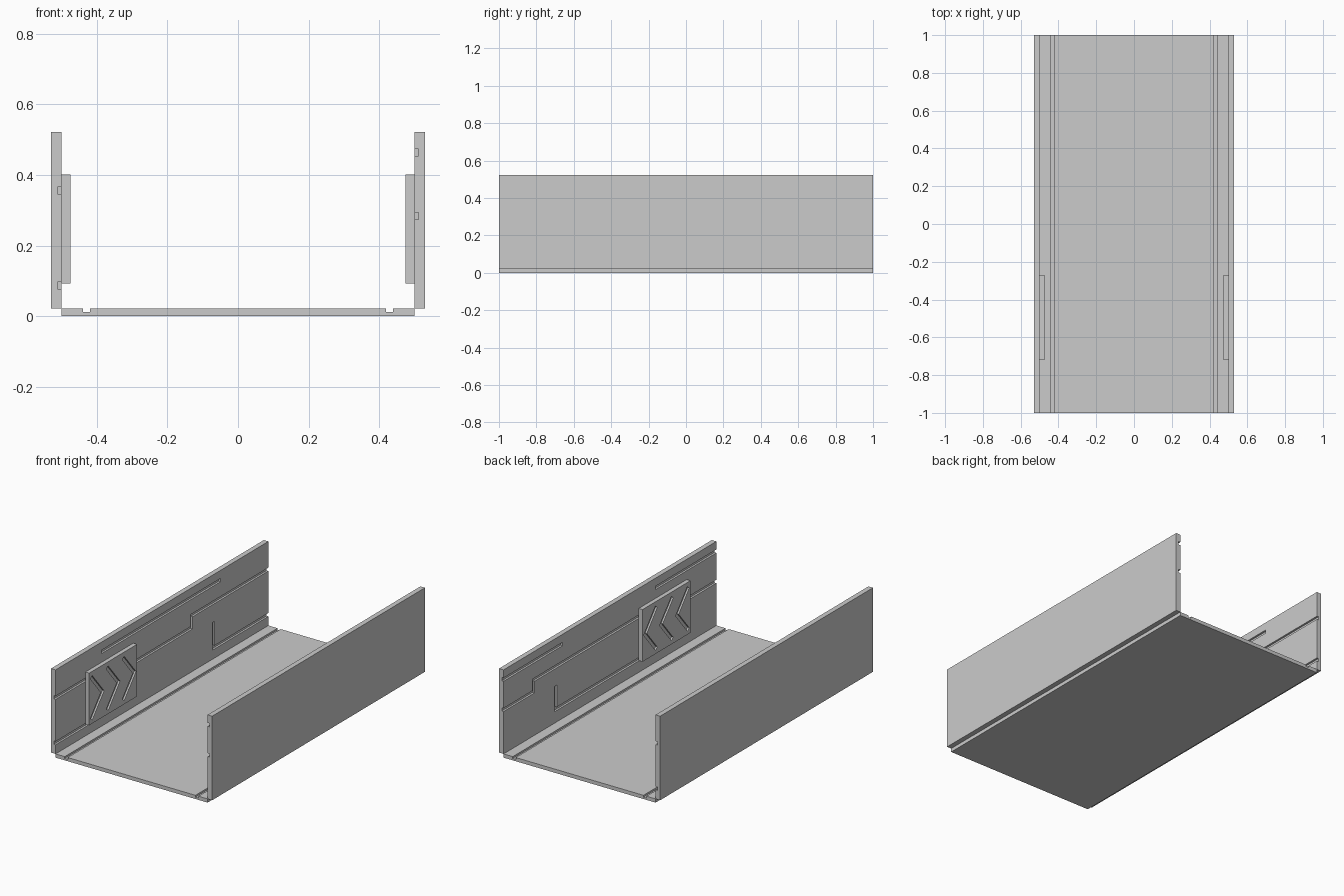
import bpy, bmesh
from mathutils import Vector

if "Cube" in bpy.data.objects:
    bpy.data.objects.remove(bpy.data.objects["Cube"])


def finish(name, bm):
    bmesh.ops.recalc_face_normals(bm, faces=bm.faces)
    me = bpy.data.meshes.new(name)
    bm.to_mesh(me)
    bm.free()
    ob = bpy.data.objects.new(name, me)
    bpy.context.collection.objects.link(ob)
    return ob


def prism(bm, outline, offset):
    """Extrude a closed outline along an offset vector."""
    face = bm.faces.new([bm.verts.new(p) for p in outline])
    out = bmesh.ops.extrude_face_region(bm, geom=[face])
    verts = [v for v in out["geom"] if isinstance(v, bmesh.types.BMVert)]
    bmesh.ops.translate(bm, verts=verts, vec=offset)


def ribbon(path, width):
    """Mitred outline of constant width around a (y, z) path."""
    pts = [Vector(p) for p in path]
    dirs = [(b - a).normalized() for a, b in zip(pts, pts[1:])]
    left, right = [], []
    for i, p in enumerate(pts):
        a, b = dirs[max(i - 1, 0)], dirs[min(i, len(dirs) - 1)]
        na, nb = Vector((-a.y, a.x)), Vector((-b.y, b.x))
        m = (na + nb).normalized()
        m *= width / 2 / m.dot(na)
        left.append(p + m)
        right.append(p - m)
    return left + right[::-1]


def slab(name, side, x0, x1, y0, y1, z0, z1, paths, width, depth):
    """Upright slab whose inner face (x0) has grooves cut along paths."""
    bm = bmesh.new()
    rect = [(y0, z0), (y1, z0), (y1, z1), (y0, z1)]
    prism(bm, [(side * x0, y, z) for y, z in rect], (side * (x1 - x0), 0, 0))
    ob = finish(name, bm)
    bm = bmesh.new()
    for path in paths:
        prism(bm, [(side * (x0 - 0.01), p.x, p.y) for p in ribbon(path, width)],
              (side * (depth + 0.01), 0, 0))
    cutter = finish(name + "_cutter", bm)
    cutter.hide_render = True
    mod = ob.modifiers.new("grooves", 'BOOLEAN')
    mod.operation, mod.solver, mod.object = 'DIFFERENCE', 'EXACT', cutter
    bpy.context.view_layer.objects.active = ob
    bpy.ops.object.modifier_apply(modifier=mod.name)
    bpy.data.objects.remove(cutter)
    return ob


# Floor with two long channels
half = [(0.5, 0), (0.5, 0.022), (0.44, 0.022), (0.44, 0.011), (0.42, 0.011), (0.42, 0.022)]
profile = half + [(-x, z) for x, z in reversed(half)]
bm = bmesh.new()
prism(bm, [(x, -1, z) for x, z in profile], (0, 2, 0))
finish("floor", bm)

# Walls with panel-line grooves, different on each side
left_lines = [
    [(-0.57, 0.464), (0.55, 0.464)],
    [(-1.02, 0.356), (-0.5, 0.356), (-0.5, 0.284), (0.277, 0.284), (0.277, 0.356), (1.02, 0.356)],
    [(1.02, 0.086), (0.485, 0.086), (0.485, 0.24)],
    [(-1.02, 0.086), (-0.5, 0.086)],
]
right_lines = [
    [(1.02, 0.464), (0.446, 0.464)],
    [(-1.02, 0.464), (-0.427, 0.464)],
    [(1.02, 0.284), (0.718, 0.284), (0.718, 0.353), (-0.5, 0.353), (-0.5, 0.284), (-1.02, 0.284)],
    [(0.485, 0.24), (0.485, 0.086), (-1.02 + 0.5, 0.086)],
]
# Lower line on the right wall: short upright, then a run along the base
right_lines[3] = [(0.51, 0.24), (0.51, 0.1), (-0.5, 0.1)]
for name, side, lines in (("left", -1, left_lines), ("right", 1, right_lines)):
    slab(name + "_wall", side, 0.5, 0.53, -1, 1, 0.022, 0.522, lines, 0.02, 0.012)

    # Raised panel with three chevrons
    chevrons = [[(-0.7 + i * 0.15, 0.37), (-0.595 + i * 0.15, 0.245), (-0.7 + i * 0.15, 0.12)]
                for i in range(3)]
    slab(name + "_panel", side, 0.475, 0.5, -0.72, -0.27, 0.092, 0.402, chevrons, 0.022, 0.01)
